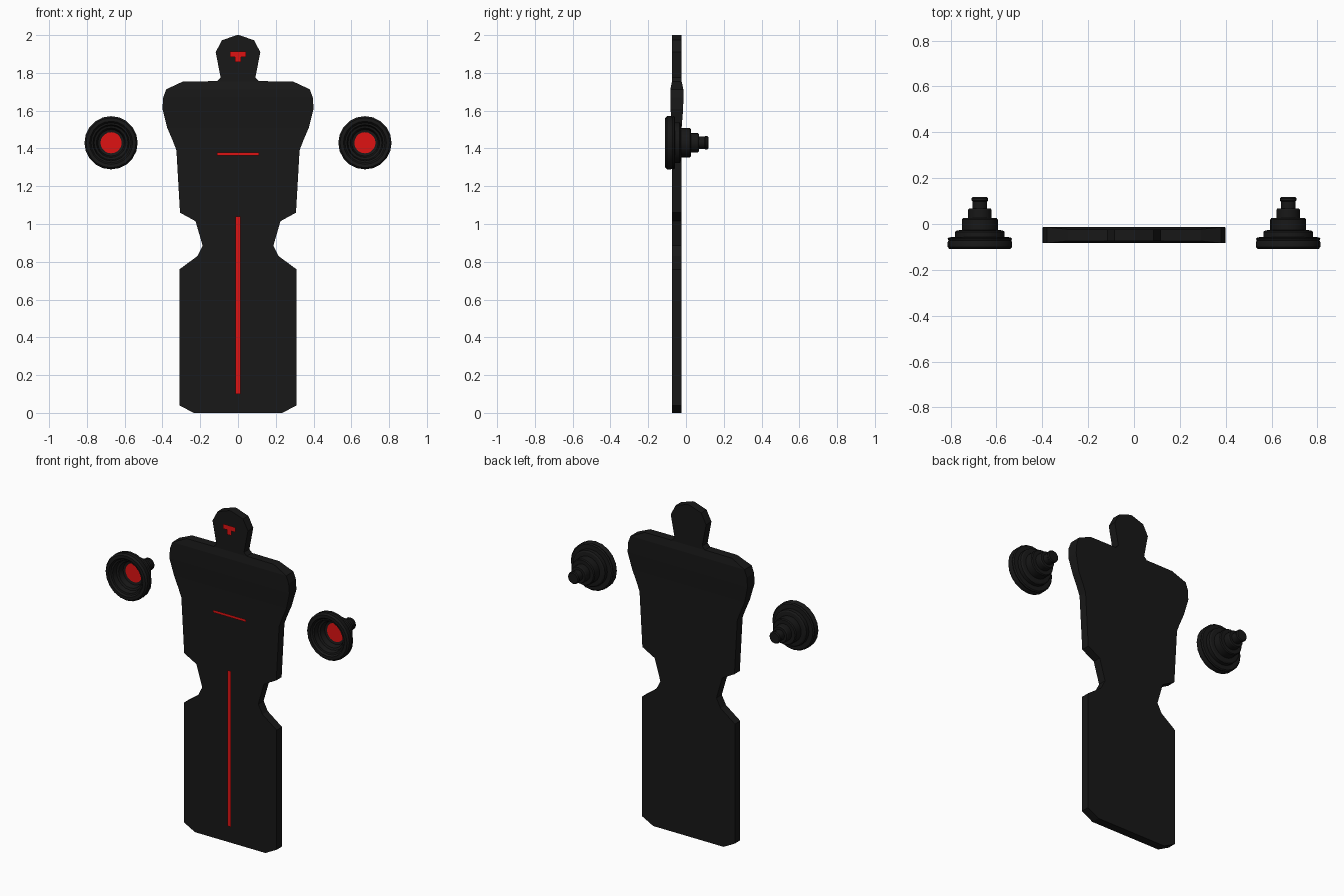
import bpy, bmesh
from math import sin, cos, pi

if "Cube" in bpy.data.objects:
    bpy.data.objects.remove(bpy.data.objects["Cube"])


def material(name, rgb):
    m = bpy.data.materials.new(name)
    m.diffuse_color = (*rgb, 1)
    m.use_nodes = True
    m.node_tree.nodes["Principled BSDF"].inputs["Base Color"].default_value = m.diffuse_color
    return m


BLACK = material("black", (0.009, 0.009, 0.009))
RED = material("red", (0.74, 0.006, 0.006))


def loft(name, rings, mat, caps=True):
    """Bridge closed rings of equal point count into one surface."""
    bm = bmesh.new()
    loops = [[bm.verts.new(p) for p in ring] for ring in rings]
    n = len(loops[0])
    for a, b in zip(loops, loops[1:]):
        for i in range(n):
            j = (i + 1) % n
            bm.faces.new((a[i], a[j], b[j], b[i]))
    if caps:
        bm.faces.new(loops[0])
        bm.faces.new(loops[-1])
    bmesh.ops.recalc_face_normals(bm, faces=bm.faces)
    return finish(name, bm, mat)


def finish(name, bm, mat):
    me = bpy.data.meshes.new(name)
    bm.to_mesh(me)
    bm.free()
    me.materials.append(mat)
    ob = bpy.data.objects.new(name, me)
    bpy.context.collection.objects.link(ob)
    return ob


def panel(name, outline, y=-0.083):
    """Flat front-facing marking from an x/z outline."""
    bm = bmesh.new()
    f = bm.faces.new([bm.verts.new((x, y, z)) for x, z in outline])
    f.normal_update()
    if f.normal.y > 0:
        f.normal_flip()
    return finish(name, bm, RED)


# Body slab: height, half width, extra thickness at the shoulders
rows = [(0, .235, 0), (.04, .31, 0), (.76, .31, 0), (.83, .215, 0), (.885, .187, 0),
        (1.015, .225, 0), (1.06, .307, 0), (1.39, .326, 0), (1.44, .345, 0),
        (1.51, .375, 0), (1.61, .40, .008), (1.67, .396, .009), (1.713, .38, .009),
        (1.755, .29, 0), (1.756, .11, 0), (1.775, .092, 0), (1.91, .118, 0),
        (1.973, .085, 0), (2.0, .005, 0)]
loft("body", [[(-w, -.074 - t, z), (w, -.074 - t, z), (w, -.023 + t, z), (-w, -.023 + t, z)]
              for z, w, t in rows], BLACK)

# Red markings floating just in front of the body
panel("chest_line", [(-.11, 1.362), (.11, 1.362), (.11, 1.378), (-.11, 1.378)])
panel("lower_line", [(-.012, .1), (.012, .1), (.012, 1.04), (-.012, 1.04)])
panel("face_mark", [(-.016, 1.857), (.016, 1.857), (.016, 1.885), (.042, 1.885),
                    (.042, 1.914), (-.042, 1.914), (-.042, 1.885), (-.016, 1.885)])

# Stepped side emitters: radius, y, from the rear tip to the inside of the bowl
profile = [(.031, .118), (.036, .112), (.036, .102), (.032, .098), (.032, .068),
           (.047, .068), (.051, .062), (.051, .026), (.073, .026), (.078, .02),
           (.078, -.026), (.1, -.028), (.108, -.034), (.108, -.057), (.134, -.058),
           (.141, -.064), (.137, -.072), (.141, -.08), (.141, -.1), (.132, -.11),
           (.114, -.11), (.106, -.1), (.096, -.098), (.09, -.07), (.078, -.066),
           (.07, -.035), (.056, -.03)]
SIDES = 20


def circle(cx, r, y):
    return [(cx + r * cos(2 * pi * i / SIDES), y, 1.43 + r * sin(2 * pi * i / SIDES))
            for i in range(SIDES)]


for side, s in (("left", -1), ("right", 1)):
    cx = .672 * s
    ob = loft(side + "_emitter", [circle(cx, r, y) for r, y in profile], BLACK)
    bpy.context.view_layer.objects.active = ob
    ob.select_set(True)
    bpy.ops.object.shade_smooth_by_angle()
    ob.select_set(False)
    # Glowing centre of the bowl
    panel(side + "_glow", [(x, z) for x, _, z in circle(cx, .056, 0)], -.032)
